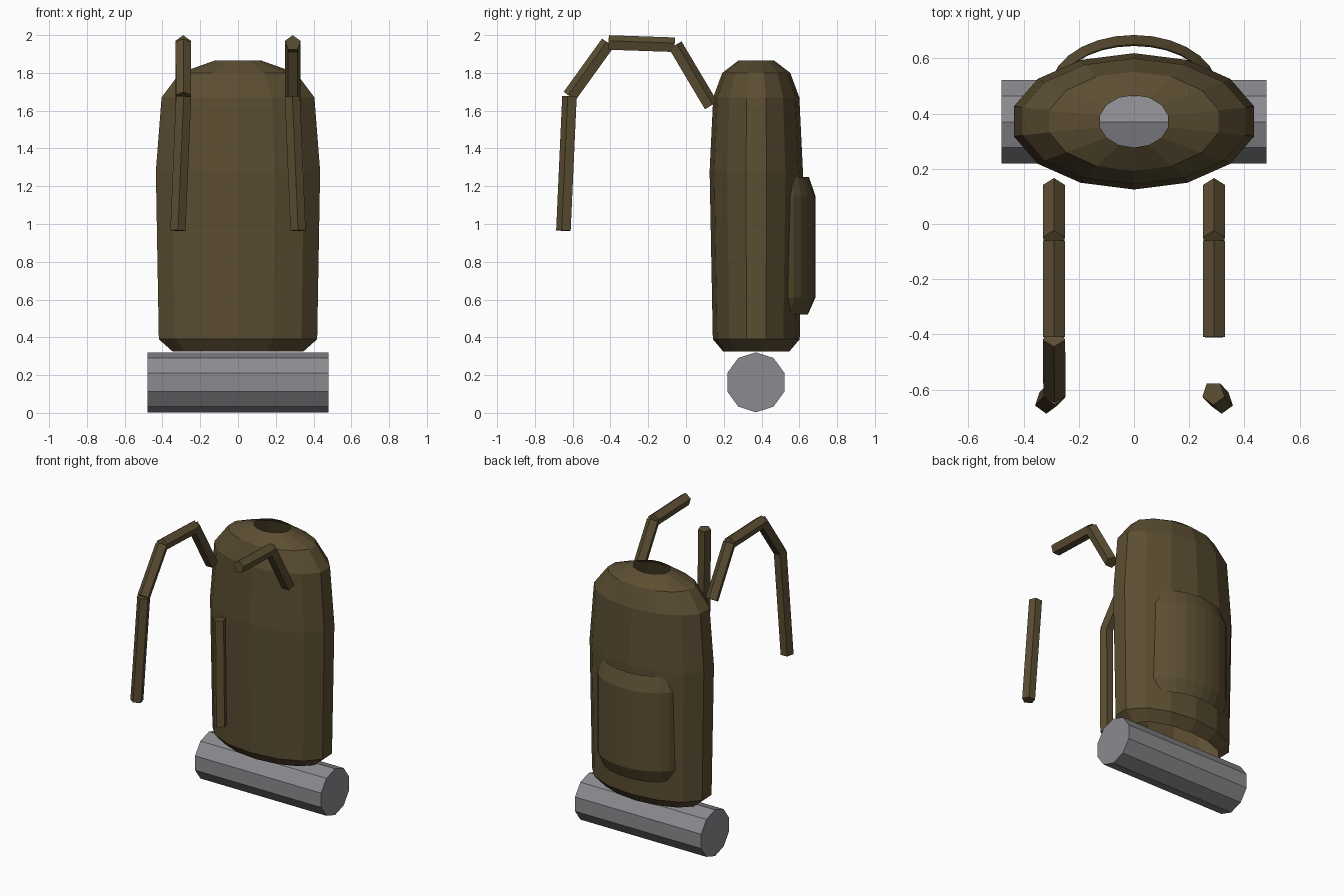
import bpy, bmesh, math
from mathutils import Vector

cube = bpy.data.objects.get("Cube")
if cube:
    bpy.data.objects.remove(cube, do_unlink=True)


def make_material(name, rgb):
    mat = bpy.data.materials.new(name)
    mat.use_nodes = True
    mat.diffuse_color = (*rgb, 1)
    mat.node_tree.nodes["Principled BSDF"].inputs["Base Color"].default_value = (*rgb, 1)
    return mat


canvas = make_material("brown canvas", (0.105, 0.075, 0.032))
grey = make_material("grey bedroll", (0.26, 0.26, 0.28))


def loft(name, rings, mat, closed=True, capped=False):
    """Skin a list of point rings into a flat-shaded shell."""
    bm = bmesh.new()
    loops = [[bm.verts.new(p) for p in ring] for ring in rings]
    n = len(loops[0])
    for a, b in zip(loops, loops[1:]):
        for i in range(n if closed else n - 1):
            j = (i + 1) % n
            bm.faces.new((a[i], a[j], b[j], b[i]))
    if capped:
        bm.faces.new(loops[0][::-1])
        bm.faces.new(loops[-1])
    mesh = bpy.data.meshes.new(name)
    bm.to_mesh(mesh)
    bm.free()
    mesh.materials.append(mat)
    obj = bpy.data.objects.new(name, mesh)
    bpy.context.collection.objects.link(obj)
    return obj


def tube(name, start, end, up, radius, sides, mat):
    """Capped prism between two points with one corner facing up."""
    start, end, up = Vector(start), Vector(end), Vector(up)
    axis = (end - start).normalized()
    up = (up - axis * up.dot(axis)).normalized()
    side = axis.cross(up)
    angles = [2 * math.pi * i / sides for i in range(sides)]
    offsets = [(up * math.cos(a) + side * math.sin(a)) * radius for a in angles]
    return loft(name, [[p + o for o in offsets] for p in (start, end)], mat, capped=True)


def ellipse(cy, rx, ry, z, angles):
    return [(rx * math.cos(a), cy + ry * math.sin(a), z) for a in angles]


# Main bag: oval shell, open at the top and bottom
SIDES = 14
around = [math.pi / 2 + 2 * math.pi * i / SIDES for i in range(SIDES)]
bag_profile = [(0.355, 0.175, 0.325), (0.43, 0.23, 0.39), (0.446, 0.247, 1.28),
               (0.415, 0.228, 1.67), (0.315, 0.18, 1.80), (0.127, 0.095, 1.865)]
loft("main_bag", [ellipse(0.372, rx, ry, z, around) for rx, ry, z in bag_profile], canvas)

# Back pocket: half-oval shell with tapered, open ends
half = [math.pi * i / 14 for i in range(15)]
pocket_profile = [(0.27, 0.16, 0.52), (0.305, 0.2, 0.61), (0.305, 0.2, 1.15), (0.27, 0.165, 1.25)]
loft("back_pocket", [ellipse(0.485, rx, ry, z, half) for rx, ry, z in pocket_profile],
     canvas, closed=False)

# Bedroll under the bag
tube("bedroll", (-0.48, 0.37, 0.162), (0.48, 0.37, 0.162), (0, 0, 1), 0.159, 10, grey)

# Shoulder straps: chains of five-sided links; the left one lacks its front bend
path = [(0.29, 0.13, 1.625), (0.29, -0.06, 1.945), (0.29, -0.41, 1.957),
        (0.288, -0.613, 1.675), (0.318, -0.645, 0.965)]
outward = [(0, 1, 0), (0, 0, 1), (0, -1, 1), (0, -1, 0)]
links = ["rear", "top", "bend", "front"]
for label, sign in (("left", 1), ("right", -1)):
    points = [(sign * x, y, z) for x, y, z in path]
    for link, a, b, up in zip(links, points, points[1:], outward):
        if (label, link) != ("left", "bend"):
            tube(f"{label}_strap_{link}", a, b, up, 0.0425, 5, canvas)
